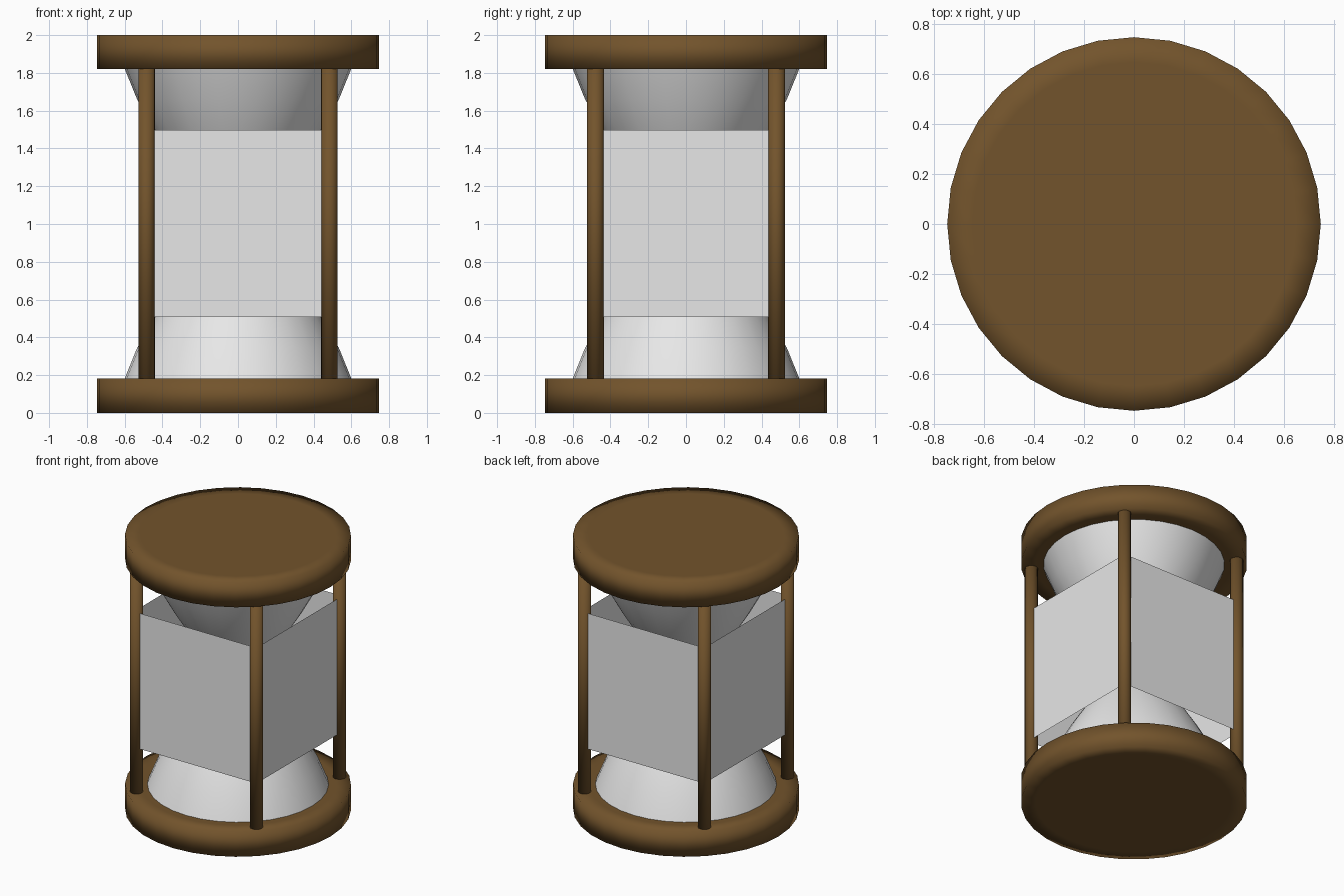
import bpy, bmesh, math

if "Cube" in bpy.data.objects:
    bpy.data.objects.remove(bpy.data.objects["Cube"])


def material(name, rgb):
    m = bpy.data.materials.new(name)
    m.diffuse_color = (*rgb, 1)
    m.use_nodes = True
    m.node_tree.nodes["Principled BSDF"].inputs["Base Color"].default_value = m.diffuse_color
    return m


WOOD = material("brown_wood", (0.17, 0.088, 0.025))
PALE = material("pale_grey", (0.8, 0.8, 0.8))


def finish(bm, name, mat, smooth=True):
    me = bpy.data.meshes.new(name)
    bmesh.ops.recalc_face_normals(bm, faces=bm.faces)
    for f in bm.faces:
        f.smooth = smooth
    bm.to_mesh(me)
    bm.free()
    me.materials.append(mat)
    ob = bpy.data.objects.new(name, me)
    bpy.context.collection.objects.link(ob)
    return ob


def lathe(name, profile, mat, sides=32, x=0, y=0, caps=True):
    """Stack rings of (radius, z) and bridge them."""
    bm = bmesh.new()
    rings = []
    for r, z in profile:
        rings.append([bm.verts.new((x + r * math.cos(2 * math.pi * i / sides),
                                    y + r * math.sin(2 * math.pi * i / sides), z))
                      for i in range(sides)])
    for a, b in zip(rings, rings[1:]):
        for i in range(sides):
            j = (i + 1) % sides
            bm.faces.new((a[i], a[j], b[j], b[i]))
    if caps:
        bm.faces.new(rings[0][::-1])
        bm.faces.new(rings[-1])
    return finish(bm, name, mat)


# Wooden end discs, smooth shaded round the rim
R = 0.747
for name, lo, hi in (("bottom_disc", 0, 0.183), ("top_disc", 1.82, 2.0)):
    lathe(name, [(R - 0.1, lo), (R, lo), (R, hi), (R - 0.1, hi)], WOOD)

# Four corner posts
for sx in (-1, 1):
    for sy in (-1, 1):
        lathe("corner_post", [(0.044, 0.17), (0.044, 1.83)], WOOD, 16,
              sx * 0.484, sy * 0.479)

# Hourglass bulbs, narrowing to the neck, mirrored about mid height
half = [(0.6, 0.82), (0.535, 0.66), (0.435, 0.48), (0.31, 0.28), (0.17, 0.1), (0.1, 0)]
profile = [(r, 1.002 - d) for r, d in half] + [(r, 1.002 + d) for r, d in half[-2::-1]]
lathe("glass_bulbs", profile, PALE, caps=False)

# Open square sleeve between the posts
bm = bmesh.new()
bmesh.ops.create_cube(bm, size=0.99)
bmesh.ops.translate(bm, verts=bm.verts, vec=(0, 0, 1.003))
bm.normal_update()
bmesh.ops.delete(bm, geom=[f for f in bm.faces if abs(f.normal.z) > 0.5], context='FACES_ONLY')
finish(bm, "square_sleeve", PALE, smooth=False)
